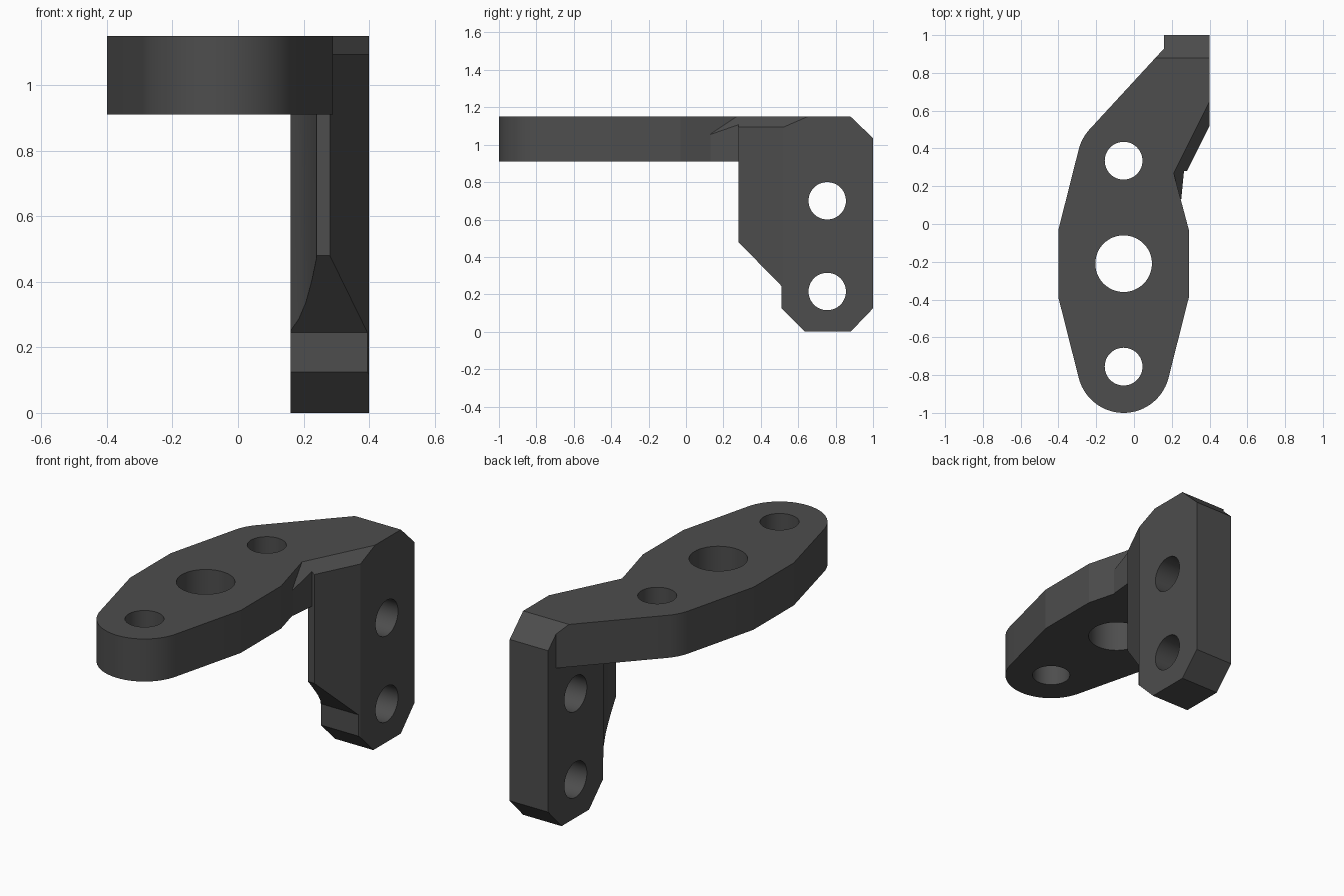
import bpy, bmesh, math
from mathutils import Vector

if "Cube" in bpy.data.objects:
    bpy.data.objects.remove(bpy.data.objects["Cube"])

metal = bpy.data.materials.new("dark grey metal")
metal.diffuse_color = (0.075, 0.075, 0.075, 1)
metal.use_nodes = True
metal.node_tree.nodes["Principled BSDF"].inputs["Base Color"].default_value = metal.diffuse_color
TOP, UNDER = 1.15, 0.91          # plate faces
CX = -0.055                      # plate centre line


def prism(name, pts, to3d, lo, hi, cuts=()):
    """Extrude a 2D outline from lo to hi, then trim by (point, normal) planes."""
    bm = bmesh.new()
    a = [bm.verts.new(to3d(p, lo)) for p in pts]
    b = [bm.verts.new(to3d(p, hi)) for p in pts]
    bm.faces.new(a)
    bm.faces.new(b)
    for i in range(len(pts)):
        j = (i + 1) % len(pts)
        bm.faces.new((a[i], a[j], b[j], b[i]))
    for co, no in cuts:
        r = bmesh.ops.bisect_plane(bm, geom=bm.verts[:] + bm.edges[:] + bm.faces[:],
                                   plane_co=co, plane_no=no, clear_outer=True)
        edges = [e for e in r["geom_cut"] if isinstance(e, bmesh.types.BMEdge)]
        bmesh.ops.holes_fill(bm, edges=edges, sides=0)
    bmesh.ops.recalc_face_normals(bm, faces=bm.faces[:])
    me = bpy.data.meshes.new(name)
    bm.to_mesh(me)
    bm.free()
    me.materials.append(metal)
    ob = bpy.data.objects.new(name, me)
    bpy.context.collection.objects.link(ob)
    return ob


def combine(target, other, op):
    """Apply a boolean and discard the helper."""
    m = target.modifiers.new("bool", "BOOLEAN")
    m.operation, m.object, m.solver = op, other, "EXACT"
    bpy.context.view_layer.objects.active = target
    bpy.ops.object.modifier_apply(modifier=m.name)
    bpy.data.objects.remove(other)


def arc(cx, cy, r, a0, a1, n):
    return [(cx + r * math.cos(math.radians(a0 + (a1 - a0) * i / n)),
             cy + r * math.sin(math.radians(a0 + (a1 - a0) * i / n))) for i in range(n + 1)]


def flat(p, h):      # outline in plan, extruded upward
    return (p[0], p[1], h)


def side(p, h):      # outline in y/z, extruded along x
    return (h, p[0], p[1])


back_bevel = (Vector((0, 0.88, TOP)), Vector((0, 0.115, 0.12)).normalized())
corner_bevel = (Vector((0.21, 0.27, TOP)), Vector((2, -1, 2.3)).normalized())

# Horizontal plate with rounded front end
outline = ([(-0.4, -0.03), (-0.4, -0.39)] + arc(CX, -0.755, 0.245, 195, 345, 30)
           + [(0.29, -0.39), (0.29, -0.03), (0.21, 0.27), (0.395, 0.64), (0.395, 0.8),
              (0.3, 0.93), (0.16, 0.93)] + arc(CX, 0.335, 0.245, 138, 165, 6))
bracket = prism("bracket", outline, flat, UNDER, TOP, [back_bevel])

# Beveled gusset in the inner corner
gusset = prism("gusset", [(0.18, 0.2), (0.25, 0.13), (0.265, 0.285), (0.29, 0.31),
                          (0.39, 0.52), (0.39, 0.65), (0.3, 0.65)],
               flat, UNDER, TOP, [corner_bevel])

# Upright flange: side profile trimmed by its plan shape
flange = prism("flange", [(0.28, TOP), (0.28, 0.48), (0.51, 0.245), (0.51, 0.125),
                          (0.635, 0), (0.88, 0), (1, 0.125), (1, 1.035), (0.88, TOP)],
               side, 0.16, 0.4, [corner_bevel])
plan = prism("flange_plan", [(0.24, 0.27), (0.24, 0.285), (0.225, 0.355), (0.207, 0.42),
                             (0.185, 0.47), (0.16, 0.505), (0.1, 0.56), (0.1, 1.1), (0.5, 1.1),
                             (0.5, 0.72), (0.275, 0.27)], flat, -0.1, 1.3)
combine(flange, plan, "INTERSECT")
combine(bracket, gusset, "UNION")
combine(bracket, flange, "UNION")

# Bolt holes through the plate and the flange
for y, r in ((0.335, 0.1), (-0.21, 0.15), (-0.755, 0.1)):
    combine(bracket, prism("hole", arc(CX, y, r, 0, 352.5, 47), flat, 0.8, 1.3), "DIFFERENCE")
for z in (0.70, 0.215):
    combine(bracket, prism("hole", arc(0.755, z, 0.1, 0, 352.5, 47), side, 0, 0.6), "DIFFERENCE")

bpy.ops.object.select_all(action="DESELECT")
bracket.select_set(True)
bpy.context.view_layer.objects.active = bracket
bpy.ops.object.shade_smooth_by_angle(angle=math.radians(12))
